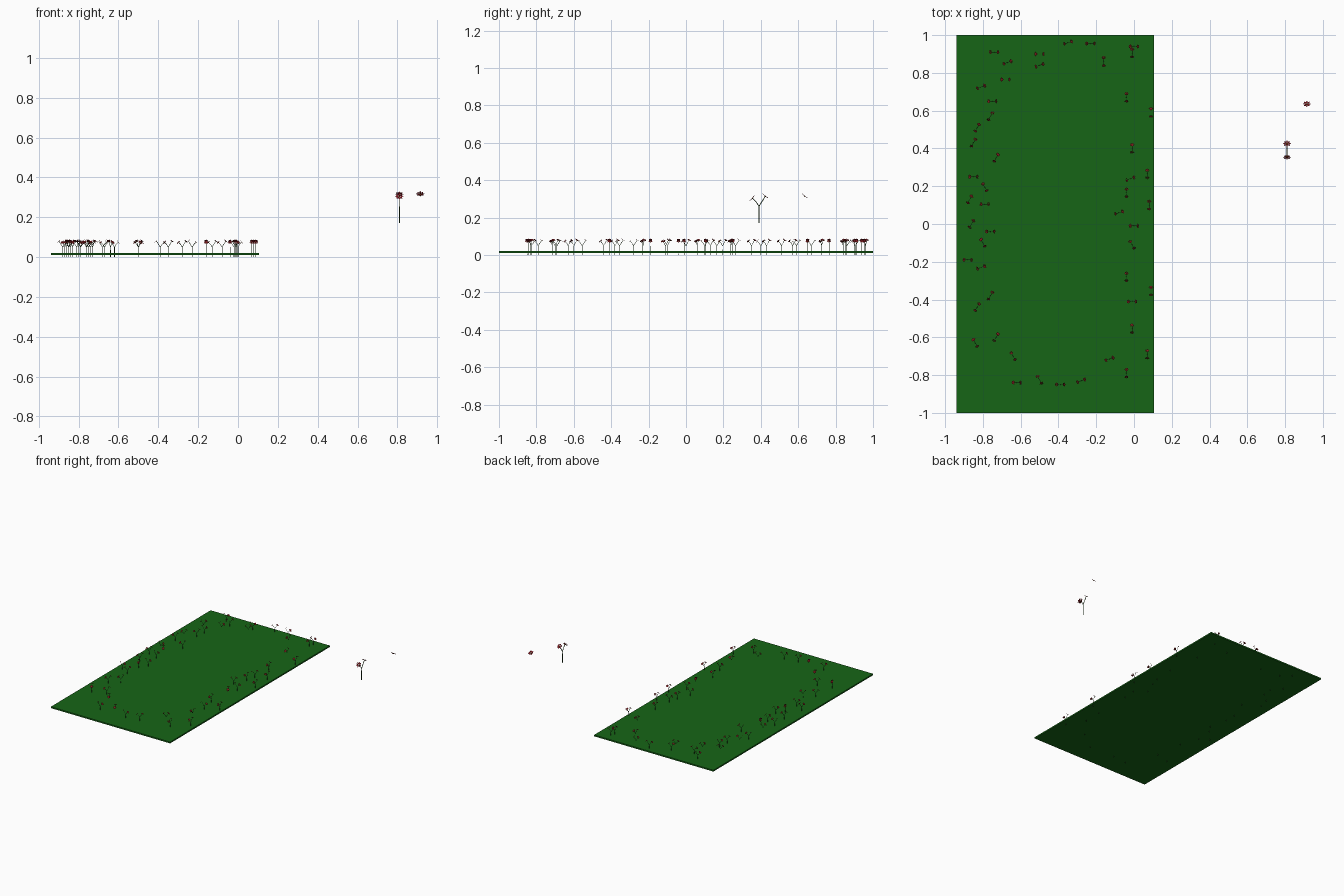
import bpy, bmesh, math
from mathutils import Vector, Matrix

if "Cube" in bpy.data.objects:
    bpy.data.objects.remove(bpy.data.objects["Cube"])


def material(name, col):
    m = bpy.data.materials.new(name)
    m.diffuse_color = (*col, 1)
    m.use_nodes = True
    m.node_tree.nodes["Principled BSDF"].inputs["Base Color"].default_value = m.diffuse_color
    return m


GRASS = material("grass", (0.008, 0.13, 0.008))
STEM = material("stem_green", (0.02, 0.07, 0.015))
PETAL = material("petal_red", (0.30, 0.012, 0.02))
HEART = material("heart_orange", (0.35, 0.10, 0.01))


def tube(bm, pts, r):
    # six-sided segments along a path
    for a, b in zip(pts, pts[1:]):
        a, b = Vector(a), Vector(b)
        d = b - a
        mat = Matrix.Translation((a + b) / 2) @ d.to_track_quat('Z', 'Y').to_matrix().to_4x4()
        bmesh.ops.create_cone(bm, cap_ends=True, segments=6, radius1=r, radius2=r * 0.9,
                              depth=d.length, matrix=mat)


def blossom(bm, centre, normal, radius=0.022, petals=8):
    rot = Vector(normal).to_track_quat('Z', 'X').to_matrix().to_4x4()
    base = Matrix.Translation(centre) @ rot
    # pointed petals with a ridge, slightly raised at the tips
    for i in range(petals):
        m = base @ Matrix.Rotation(2 * math.pi * i / petals, 4, 'Z')
        r, w = radius, radius * 0.24
        pts = [(0.1 * r, 0, 0), (0.6 * r, w, 0.002), (r, 0, 0.003),
               (0.6 * r, -w, 0.002), (0.55 * r, 0, 0.0025), (0.55 * r, 0, 0.0)]
        v = [bm.verts.new(m @ Vector(p)) for p in pts]
        for k in range(4):
            n = (k + 1) % 4
            bm.faces.new((v[k], v[4], v[n])).material_index = 1
            bm.faces.new((v[n], v[5], v[k])).material_index = 1
    # flower heart
    res = bmesh.ops.create_icosphere(bm, subdivisions=1, radius=radius * 0.24,
                                     matrix=base @ Matrix.Diagonal((1, 1, 0.6, 1)))
    for f in {f for v in res["verts"] for f in v.link_faces}:
        f.material_index = 2


def finish(bm, name):
    bmesh.ops.recalc_face_normals(bm, faces=bm.faces)
    me = bpy.data.meshes.new(name)
    bm.to_mesh(me)
    bm.free()
    for m in (STEM, PETAL, HEART):
        me.materials.append(m)
    return me


def place(me, name, loc, scale=1.0, angle=0.0):
    ob = bpy.data.objects.new(name, me)
    bpy.context.collection.objects.link(ob)
    ob.location = loc
    ob.scale = (scale,) * 3
    ob.rotation_euler.z = math.radians(angle)


# lawn slab
bpy.ops.mesh.primitive_cube_add(size=1, location=(-0.4175, 0, 0.016))
lawn = bpy.context.object
lawn.name = "lawn"
lawn.scale = (1.045, 2, 0.011)
lawn.data.materials.append(GRASS)

# forked plant with two blossoms
bm = bmesh.new()
tube(bm, [(0, 0, 0), (0, 0, 0.09)], 0.0026)
tube(bm, [(0, 0, 0.088), (0, -0.014, 0.112), (0, -0.033, 0.131)], 0.0022)
tube(bm, [(0, 0, 0.088), (0, 0.012, 0.108), (0, 0.033, 0.140)], 0.0022)
blossom(bm, (0, -0.034, 0.132), (0, -1, 0.85))
blossom(bm, (0, 0.034, 0.142), (0, 0.8, 1))
plant = finish(bm, "plant")
place(plant, "large_plant", (0.81, 0.39, 0.172))

# loose blossom
bm = bmesh.new()
blossom(bm, (0, 0, 0), (0, 0.8, 1))
place(finish(bm, "blossom"), "loose_blossom", (0.915, 0.634, 0.315))

# small plants around the lawn edge, grouped by heading
groups = {
    90: [(-.74, .91), (-.50, .90), (-.23, .955), (0, .94), (-.68, .765), (-.75, .65),
         (-.85, .25), (-.79, .105), (-.76, -.04), (-.88, -.19), (-.62, -.84), (-.39, -.85),
         (-.01, -.41), (0, -.01)],
    -70: [(-.67, .855), (-.50, .84), (-.35, .96), (-.81, .725), (-.81, -.23), (-.28, -.83),
          (-.13, -.715), (-.08, .06), (-.02, .24)],
    -30: [(-.76, .57), (-.83, .51), (-.85, .43), (-.73, .35), (-.87, .13), (-.86, 0),
          (-.76, -.38), (-.83, -.44), (-.73, -.60)],
    30: [(-.79, .195), (-.80, -.10), (-.84, -.63), (-.64, -.70), (-.50, -.825), (-.01, -.11)],
    0: [(-.01, .905), (-.16, .86), (-.04, .67), (.09, .59), (-.01, .40), (.07, .265),
        (-.04, .165), (.08, .10), (-.04, -.28), (.09, -.355), (-.01, -.555), (.07, -.69),
        (-.04, -.79)],
}
i = 0
for angle, spots in groups.items():
    for x, y in spots:
        i += 1
        place(plant, f"small_plant_{i}", (x, y, 0), 0.56, angle)
